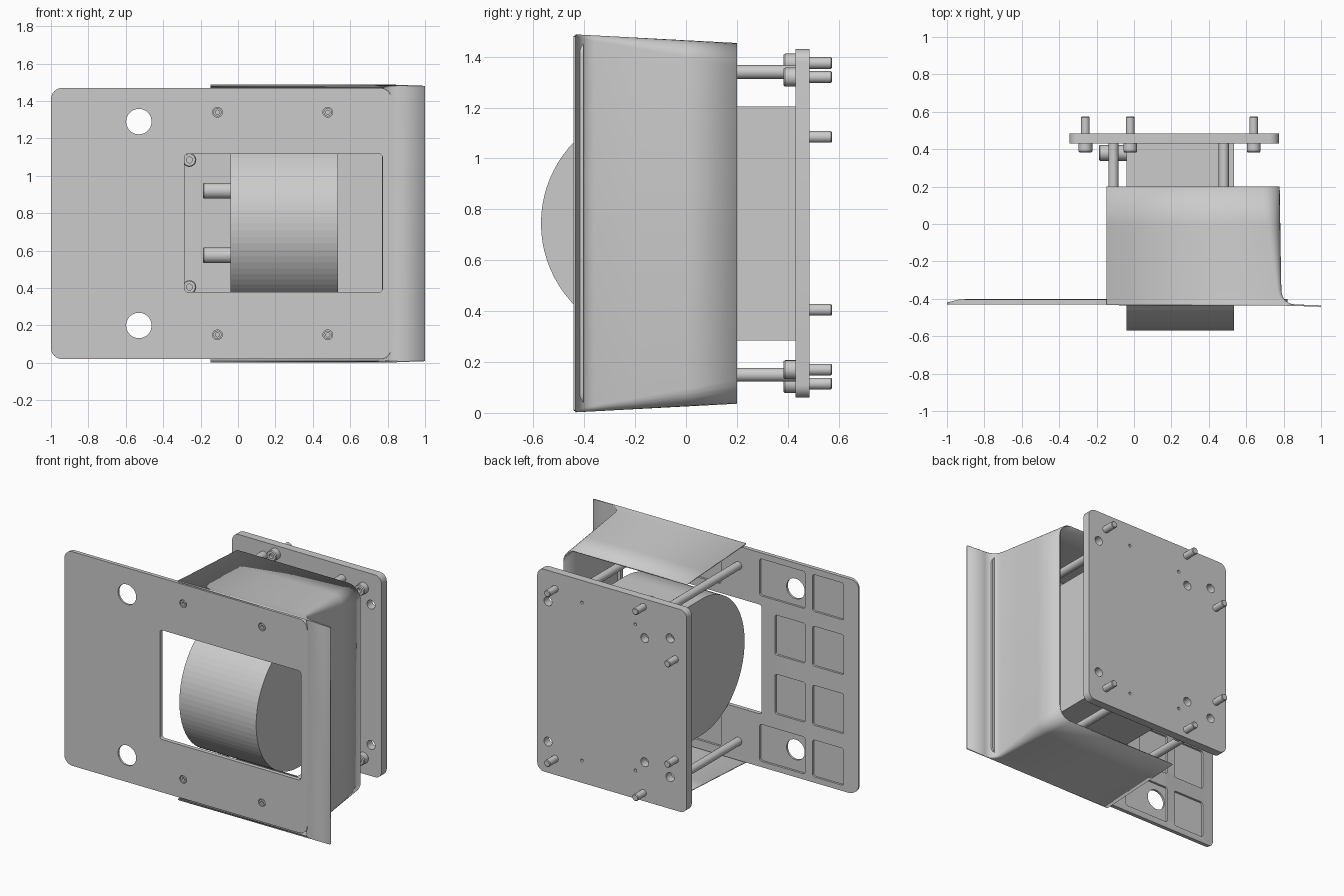
import bpy, bmesh
from math import sin, cos, pi, radians
from mathutils import Vector

if "Cube" in bpy.data.objects:
    bpy.data.objects.remove(bpy.data.objects["Cube"])

MID = 0.745  # height of the mirror plane


def make(name, bm, smooth=True):
    bmesh.ops.remove_doubles(bm, verts=bm.verts, dist=1e-5)
    me = bpy.data.meshes.new(name)
    bm.to_mesh(me)
    bm.free()
    ob = bpy.data.objects.new(name, me)
    bpy.context.collection.objects.link(ob)
    bpy.ops.object.select_all(action='DESELECT')
    ob.select_set(True)
    bpy.context.view_layer.objects.active = ob
    if smooth:
        bpy.ops.object.shade_smooth_by_angle(angle=radians(30))
    return ob


def rounded(x0, x1, z0, z1, r, n=6):
    pts = []
    for cx, cz, a in ((x1 - r, z1 - r, 0), (x0 + r, z1 - r, 90), (x0 + r, z0 + r, 180), (x1 - r, z0 + r, 270)):
        for i in range(n + 1):
            t = radians(a + 90 * i / n)
            pts.append((cx + r * cos(t), cz + r * sin(t)))
    return pts


def circle(x, z, r, n=24):
    return [(x + r * cos(2 * pi * i / n), z + r * sin(2 * pi * i / n)) for i in range(n)]


def prism(bm, pts, t0, t1, axis='y'):
    # extrude an outline along y (points are x,z) or x (points are y,z)
    put = (lambda a, b, t: (a, t, b)) if axis == 'y' else (lambda a, b, t: (t, a, b))
    lo = [bm.verts.new(put(a, b, t0)) for a, b in pts]
    hi = [bm.verts.new(put(a, b, t1)) for a, b in pts]
    faces = [bm.faces.new(lo), bm.faces.new(hi[::-1])]
    for i in range(len(pts)):
        j = (i + 1) % len(pts)
        faces.append(bm.faces.new((lo[i], hi[i], hi[j], lo[j])))
    bmesh.ops.recalc_face_normals(bm, faces=faces)


def cut(ob, outlines, t0, t1):
    bm = bmesh.new()
    for o in outlines:
        prism(bm, o, t0, t1)
    c = make("cutter", bm, False)
    c.hide_render = True
    bpy.context.view_layer.objects.active = ob
    m = ob.modifiers.new("cut", 'BOOLEAN')
    m.object, m.operation, m.solver = c, 'DIFFERENCE', 'EXACT'
    while ob.modifiers[0] != m:
        bpy.ops.object.modifier_move_up(modifier=m.name)
    bpy.ops.object.modifier_apply(modifier=m.name)
    bpy.data.objects.remove(c)


def lathe(name, origin, profile, axis='y', n=24):
    # turn (radius, distance) points around an axis through origin
    bm = bmesh.new()
    put = (lambda r, t: Vector((r, t, 0))) if axis == 'y' else (lambda r, t: Vector((t, 0, r)))
    ax = Vector((0, 1, 0)) if axis == 'y' else Vector((1, 0, 0))
    o = Vector(origin)
    vs = [bm.verts.new(o + put(r, t)) for r, t in profile]
    es = [bm.edges.new(p) for p in zip(vs, vs[1:])]
    bmesh.ops.spin(bm, geom=vs + es, cent=o, axis=ax, angle=2 * pi, steps=n)
    bmesh.ops.remove_doubles(bm, verts=bm.verts, dist=1e-5)
    bmesh.ops.recalc_face_normals(bm, faces=bm.faces)
    return make(name, bm)


def both(z):
    return (z, 2 * MID - z)


def flip(x0, x1, z0, z1, r):
    return [rounded(x0, x1, z0, z1, r), rounded(x0, x1, 2 * MID - z1, 2 * MID - z0, r)]


# front plate: window, holes, weight-saving pockets, thinned left edge
bm = bmesh.new()
prism(bm, rounded(-1, 0.82, 0.02, 1.47, 0.06), -0.43, -0.402)
front = make("front_plate", bm, False)
pockets = []
for x0, x1, z0, z1 in ((-0.90, -0.667, 1.18, 1.43), (-0.61, -0.27, 1.18, 1.43),
                       (-0.90, -0.667, 0.81, 1.08), (-0.61, -0.385, 0.81, 1.08),
                       (0.02, 0.36, 1.18, 1.41)):
    pockets += flip(x0, x1, z0, z1, 0.015)
cut(front, pockets, -0.416, -0.38)
posts = [(x, z) for x in (-0.11, 0.48) for z in both(1.34)]
holes = [circle(-0.53, z, 0.068, 40) for z in both(1.29)]
holes += [circle(x, z, 0.026) for x, z in posts]
cut(front, holes + [rounded(-0.285, 0.772, 0.378, 1.118, 0.02)], -0.5, -0.3)
for v in front.data.vertices:
    if v.co.y > -0.41 and v.co.x < -0.93:
        v.co.y -= 0.018 * (-0.93 - v.co.x) / 0.07
bpy.context.view_layer.objects.active = front
bpy.ops.object.select_all(action='DESELECT')
front.select_set(True)
bpy.ops.object.shade_smooth_by_angle(angle=radians(30))

# back plate with bolt holes
bm = bmesh.new()
prism(bm, rounded(-0.345, 0.775, 0.06, 1.43, 0.05), 0.43, 0.485)
back = make("back_plate", bm)
holes = []
for x, z, r in ((0.695, 1.22, 0.03), (-0.03, 1.165, 0.03), (-0.22, 1.215, 0.03),
                (0.44, 1.28, 0.01), (0.04, 1.24, 0.01)):
    holes += [circle(x, zz, r, 20) for zz in both(z)]
cut(back, holes, 0.4, 0.52)

# spacer posts with socket screw ends in the front plate
for i, (x, z) in enumerate(posts):
    lathe(f"spacer_post_{i}", (x, 0, z),
          [(0, -0.412), (0.011, -0.412), (0.011, -0.428), (0.022, -0.428),
           (0.022, -0.402), (0.027, -0.402), (0.027, 0.43), (0, 0.43)])

# cap bolts through the back plate
k = 0
for x, z in ((0.64, 1.32), (-0.02, 1.375), (-0.26, 1.085)):
    for zz in both(z):
        lathe(f"cap_bolt_{k}", (x, 0, zz),
              [(0, 0.405), (0.016, 0.405), (0.016, 0.383), (0.032, 0.383), (0.037, 0.389),
               (0.037, 0.432), (0.023, 0.432), (0.023, 0.57), (0.019, 0.574), (0, 0.574)])
        k += 1

# motor-like round body: half round at the front, square at the back
bm = bmesh.new()
arc = [(-0.11 - 0.46 * sin(pi * i / 40), MID + 0.46 * cos(pi * i / 40)) for i in range(41)]
prism(bm, arc + [(0.43, MID - 0.46), (0.43, MID + 0.46)], -0.04, 0.535, 'x')
make("round_body", bm, False)

# two pegs on the side of the body
for i, z in enumerate((0.92, 0.575)):
    lathe(f"side_peg_{i}", (0, 0.38, z), [(0, -0.187), (0.038, -0.187), (0.042, -0.182), (0.042, -0.04), (0, -0.04)], 'x')

# wrap-around cover: stations run from the back edge to the flared side flange
stations = [(0.775, 0.2, 0.09), (0.778, 0, 0.065), (0.781, -0.2, 0.038), (0.784, -0.36, 0.018)]
for i in range(1, 8):
    t = pi / 2 * i / 7
    stations.append((0.785 + 0.075 * (1 - cos(t)), -0.36 - 0.074 * sin(t), 0.018 - 0.0022 * i))
stations.append((1.0, -0.439, 0.002))
bm = bmesh.new()
rows = []
for xr, y, r in stations:
    h = 0.705 + 0.034 * (0.2 - y) / 0.64   # half height grows to the front
    if xr > 0.9:
        h -= 0.004
    top = [(-0.146, h)] + [(xr - r + r * sin(pi / 2 * i / 6), h - r + r * cos(pi / 2 * i / 6)) for i in range(7)]
    pts = top + [(x, -z) for x, z in reversed(top)]
    rows.append([bm.verts.new((x, y, MID + z)) for x, z in pts])
for n, (a, b) in enumerate(zip(rows, rows[1:])):
    for i in range(len(a) - 1):
        if n == len(rows) - 2 and i in (0, len(a) - 2):
            continue  # flange has no top or bottom wall
        bm.faces.new((a[i], a[i + 1], b[i + 1], b[i]))
bmesh.ops.recalc_face_normals(bm, faces=bm.faces)
cover = make("wrap_cover", bm)
s = cover.modifiers.new("thickness", 'SOLIDIFY')
s.thickness, s.offset = 0.008, 0
